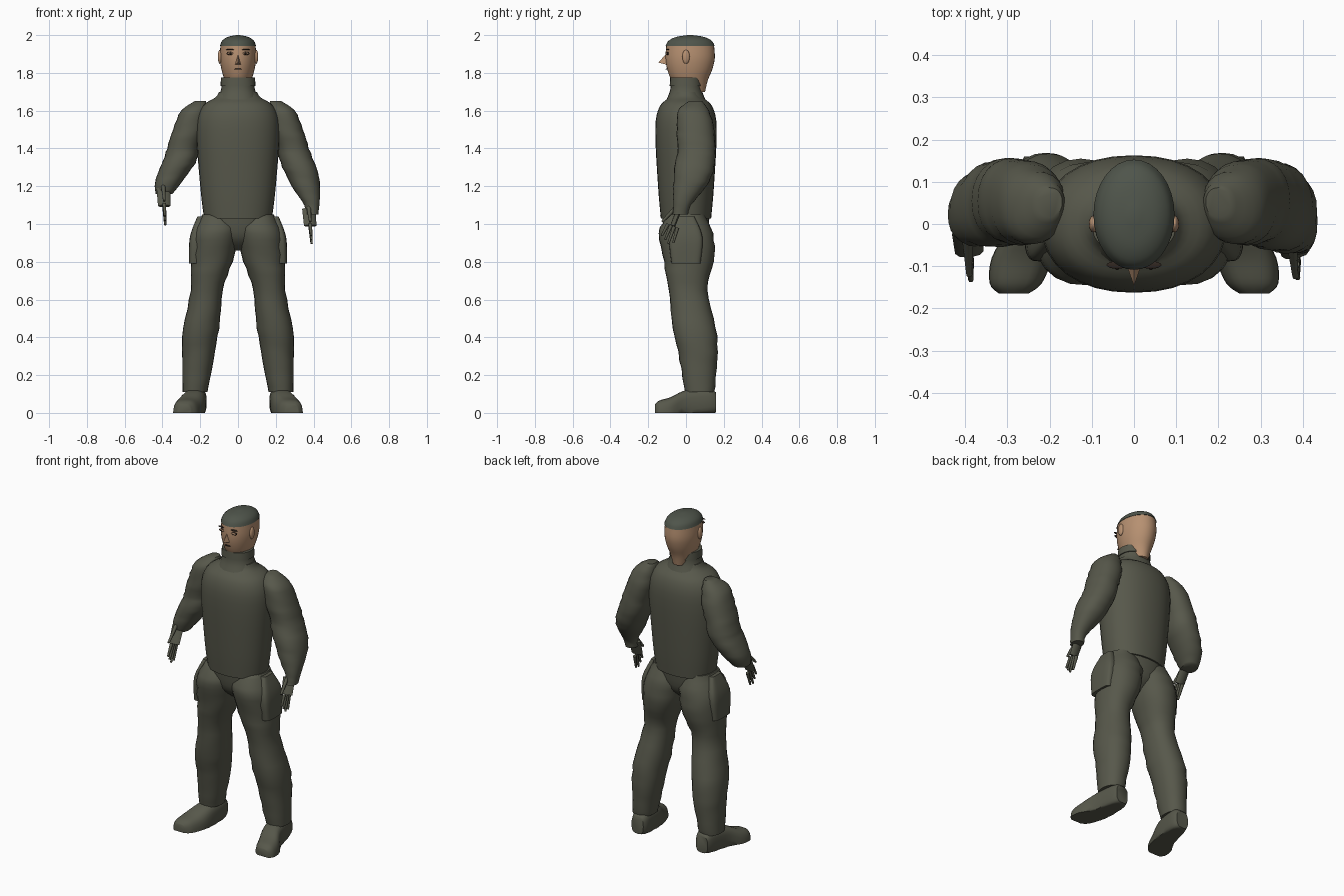
import bpy, bmesh, math
from mathutils import Vector, Matrix

old = bpy.data.objects.get("Cube")
if old:
    bpy.data.objects.remove(old, do_unlink=True)


def material(name, red, green, blue):
    mat = bpy.data.materials.new(name)
    mat.use_nodes = True
    colour = (red, green, blue, 1)
    mat.diffuse_color = colour
    mat.node_tree.nodes["Principled BSDF"].inputs["Base Color"].default_value = colour
    return mat


OLIVE = material("olive cloth", 0.095, 0.097, 0.07)
CAP = material("grey green cap", 0.078, 0.09, 0.07)
SKIN = material("tan skin", 0.47, 0.28, 0.165)
DARK = material("dark brown lines", 0.03, 0.02, 0.015)


def finish(name, bm, mat, angle=50):
    """Turn a bmesh into a coloured object, smooth except at sharp edges."""
    bmesh.ops.recalc_face_normals(bm, faces=bm.faces)
    mesh = bpy.data.meshes.new(name)
    bm.to_mesh(mesh)
    bm.free()
    mesh.materials.append(mat)
    obj = bpy.data.objects.new(name, mesh)
    bpy.context.collection.objects.link(obj)
    bpy.ops.object.select_all(action="DESELECT")
    obj.select_set(True)
    bpy.context.view_layer.objects.active = obj
    bpy.ops.object.shade_smooth_by_angle(angle=math.radians(angle))


def spline(rows, steps=4):
    """Smoothly interpolate between rows of numbers."""
    last = len(rows) - 1
    for i in range(last):
        before, start, end, after = (rows[min(max(k, 0), last)] for k in range(i - 1, i + 3))
        for step in range(steps):
            t = step / steps
            blended = []
            for p, q, r, s in zip(before, start, end, after):
                curve = 2 * p - 5 * q + 4 * r - s
                twist = 3 * (q - r) + s - p
                blended.append(q + t * (r - p + t * (curve + t * twist)) / 2)
            yield blended
    yield rows[-1]


def loft(name, rows, mat, ratio, side=1, along_y=False, sides=24, power=2.2, fold=0):
    """Skin over rings given as (station, half width, centre x, centre depth).

    The depth of each ring is its width times the ratio. Missing centres are zero.
    Folds ripple the cloth, and rings along y are kept above the ground.
    """
    bm = bmesh.new()
    rings = []
    padded = [(tuple(row) + (0, 0))[:4] for row in rows]
    for k, (station, radius, centre_x, centre_v) in enumerate(spline(padded)):
        ring = []
        for j in range(sides):
            angle = math.tau * j / sides
            c, s = math.cos(angle), math.sin(angle)
            r = radius * (1 + fold * math.sin(2 * k + 2 * math.sin(angle + k)))
            x = side * (centre_x + r * math.copysign(abs(c) ** (2 / power), c))
            v = centre_v + r * ratio * math.copysign(abs(s) ** (2 / power), s)
            place = (x, station, max(v, 0)) if along_y else (x, v, station)
            ring.append(bm.verts.new(place))
        rings.append(ring)
    for lower, upper in zip(rings, rings[1:]):
        for j in range(sides):
            n = (j + 1) % sides
            bm.faces.new((lower[j], lower[n], upper[n], upper[j]))
    bm.faces.new(rings[0])
    bm.faces.new(rings[-1])
    finish(name, bm, mat)


def ball(name, centre, size, mat):
    bm = bmesh.new()
    shape = Matrix.Translation(centre) @ Matrix.Diagonal(size).to_4x4()
    bmesh.ops.create_uvsphere(bm, u_segments=16, v_segments=10, radius=1, matrix=shape)
    finish(name, bm, mat)


def rod(bm, start, end, base, tip, wide=1):
    """Tapered rod between two points, optionally widened into a palm."""
    axis = end - start
    turn = axis.to_track_quat("Z", "X").to_matrix().to_4x4()
    stretch = Matrix.Diagonal((1, wide, 1, 1))
    bmesh.ops.create_cone(bm, cap_ends=True, segments=8, radius1=base, radius2=tip,
                          depth=axis.length,
                          matrix=Matrix.Translation((start + end) / 2) @ turn @ stretch)


def hand(name, wrist, tip):
    """Flat palm with four spread fingers and a thumb towards the front."""
    bm = bmesh.new()
    reach = tip - wrist
    across = reach.cross(Vector((1, 0, 0))).normalized()
    if across.y > 0:
        across.negate()
    knuckle = wrist + reach / 2
    rod(bm, wrist, knuckle, 0.014, 0.013, wide=2.6)
    for k in range(4):
        offset = across * (0.027 - 0.018 * k)
        length = 1 - abs(k - 2) * 0.07
        rod(bm, knuckle + offset, wrist + reach * length + offset * 1.3, 0.01, 0.006)
    rod(bm, wrist + across * 0.02, knuckle + across * 0.06, 0.012, 0.007)
    finish(name, bm, OLIVE)


# Shirt, collar and trouser seat
shirt = [(1.03, 0.18), (1.2, 0.2), (1.5, 0.22), (1.62, 0.19), (1.67, 0.12), (1.7, 0.1)]
loft("shirt", shirt, OLIVE, ratio=0.74, sides=32)
loft("collar", [(1.66, 0.11), (1.71, 0.09), (1.77, 0.085)], OLIVE, ratio=0.93)
loft("collar_band", [(1.73, 0.093), (1.775, 0.09)], OLIVE, ratio=0.93)
loft("trouser_seat", [(0.86, 0.05), (0.93, 0.15), (1.05, 0.18)], OLIVE, ratio=0.7)

# Sleeves share the upper arm and differ in how far the forearm hangs
upper_arm = [(1.65, 0.03, 0.2, 0.05), (1.6, 0.07, 0.23, 0.04),
             (1.5, 0.085, 0.26, 0.05), (1.4, 0.085, 0.29, 0.055)]
left_forearm = [(1.3, 0.09, 0.325, 0.045), (1.2, 0.075, 0.36, 0.02),
                (1.1, 0.04, 0.39, -0.02), (1.05, 0.035, 0.39, -0.03)]
right_forearm = [(1.32, 0.088, 0.315, 0.05), (1.22, 0.07, 0.37, 0.03), (1.16, 0.045, 0.39, 0.015)]
loft("left_sleeve", upper_arm + left_forearm, OLIVE, ratio=1.17, fold=0.03)
loft("right_sleeve", upper_arm + right_forearm, OLIVE, ratio=1.17, side=-1, fold=0.03)
hand("left_hand", Vector((0.375, -0.035, 1.08)), Vector((0.39, -0.105, 0.9)))
hand("right_hand", Vector((-0.395, -0.02, 1.19)), Vector((-0.385, -0.115, 1)))

# Trouser legs, side pockets and turned-out boots
leg = [(1.05, 0.08, 0.11), (0.95, 0.12, 0.115), (0.8, 0.11, 0.14, 0.015), (0.65, 0.085, 0.165, 0.01),
       (0.45, 0.095, 0.195, 0.045), (0.28, 0.083, 0.213, 0.066), (0.11, 0.065, 0.226, 0.073)]
pocket = [(0.79, 0.035, 0.225), (0.93, 0.04, 0.215), (1.04, 0.02, 0.195)]
boot = [(0.16, 0.04, 0.22, 0.055), (0.12, 0.054, 0.22, 0.06), (0, 0.062, 0.235, 0.04),
        (-0.08, 0.072, 0.265, -0.01), (-0.14, 0.062, 0.28, -0.015), (-0.165, 0.035, 0.285)]
for label, side in (("left", 1), ("right", -1)):
    loft(label + "_trouser_leg", leg, OLIVE, ratio=1.2, side=side, fold=0.03)
    loft(label + "_pocket", pocket, OLIVE, ratio=2.2, side=side, power=4)
    loft(label + "_boot", boot, OLIVE, ratio=1.3, side=side, along_y=True, power=3)

# Head and rounded cap
head = [(1.7, 0.045, 0, 0.04), (1.76, 0.07, 0, 0.02), (1.82, 0.088, 0, 0.02),
        (1.88, 0.096, 0, 0.022), (1.945, 0.093, 0, 0.022)]
cap = [(1.942, 0.096, 0, 0.022), (1.97, 0.084, 0, 0.022), (1.99, 0.055, 0, 0.022), (2, 0.01, 0, 0.022)]
loft("head", head, SKIN, ratio=1.36, sides=32, power=2)
loft("cap", cap, CAP, ratio=1.36, sides=32, power=2)

# Nose wedge: bridge, two wings and a tip
bm = bmesh.new()
bridge, left, right, tip = (bm.verts.new(point) for point in (
    (0, -0.1, 1.905), (0.02, -0.09, 1.84), (-0.02, -0.09, 1.84), (0, -0.147, 1.855)))
for corners in ((bridge, left, tip), (bridge, tip, right), (left, right, tip), (bridge, right, left)):
    bm.faces.new(corners)
finish("nose", bm, SKIN, angle=20)

# Ears, eyes, brows and mouth
for label, side in (("left", 1), ("right", -1)):
    eye = Vector((side * 0.04, -0.097, 1.903))
    forward = Vector((0, -0.004, 0))
    ball(label + "_ear", (side * 0.096, 0, 1.885), (0.011, 0.02, 0.037), SKIN)
    ball(label + "_eye_rim", eye, (0.021, 0.006, 0.009), DARK)
    ball(label + "_eye", eye + forward, (0.016, 0.005, 0.006), SKIN)
    ball(label + "_pupil", eye + forward * 2, (0.005, 0.004, 0.005), DARK)
    ball(label + "_brow", eye + Vector((0, 0, 0.02)), (0.025, 0.009, 0.003), DARK)
ball("mouth", (0, -0.1, 1.82), (0.02, 0.008, 0.003), DARK)
